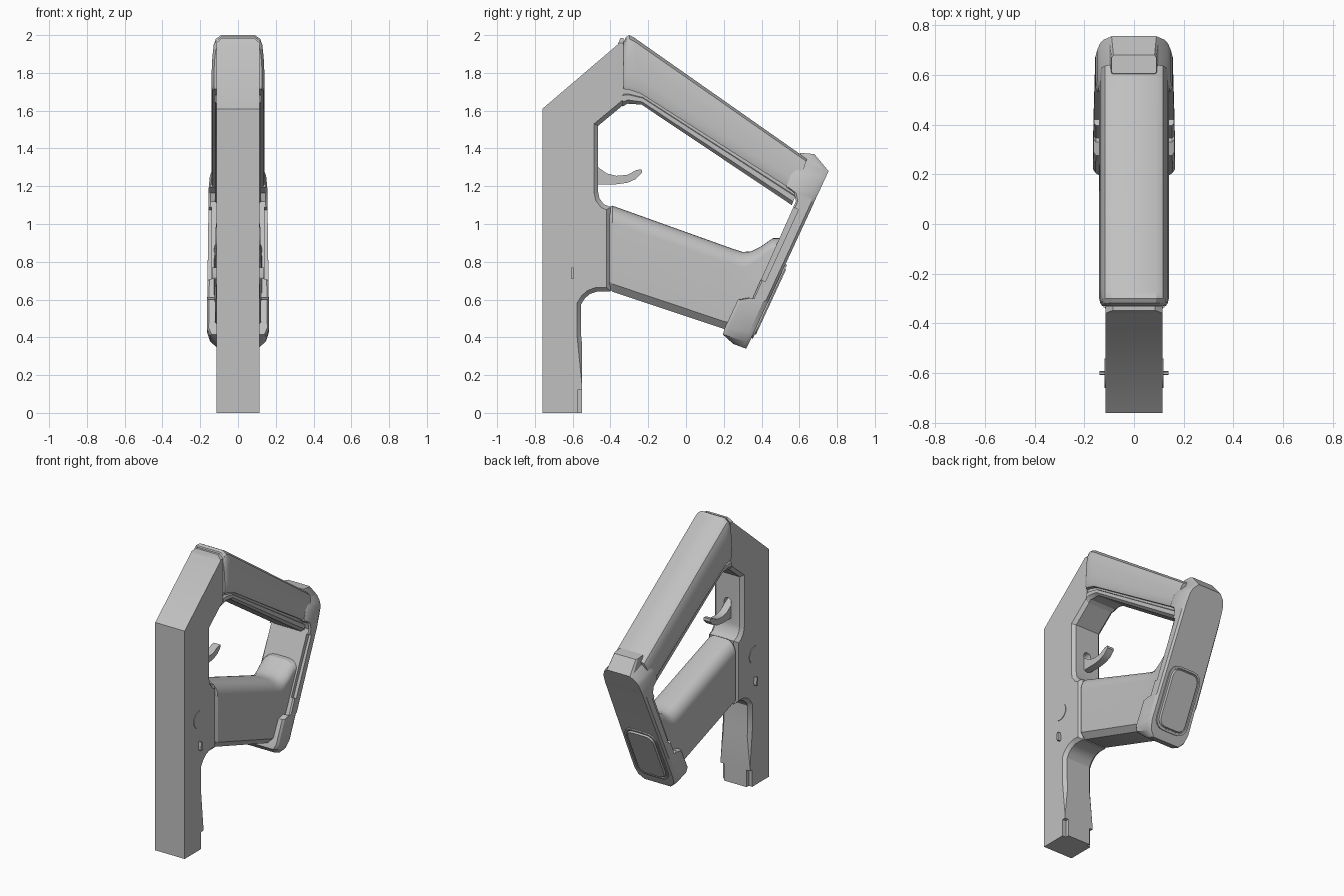
import bpy, bmesh, math
from mathutils import Vector

if "Cube" in bpy.data.objects:
    bpy.data.objects.remove(bpy.data.objects["Cube"])

grey = bpy.data.materials.new("grey")
grey.diffuse_color = (0.53, 0.53, 0.53, 1)
grey.use_nodes = True
grey.node_tree.nodes["Principled BSDF"].inputs["Base Color"].default_value = grey.diffuse_color


def finish(name, bm, smooth=True):
    bmesh.ops.recalc_face_normals(bm, faces=bm.faces)
    me = bpy.data.meshes.new(name)
    bm.to_mesh(me)
    bm.free()
    ob = bpy.data.objects.new(name, me)
    bpy.context.collection.objects.link(ob)
    me.materials.append(grey)
    if smooth:
        bpy.ops.object.select_all(action='DESELECT')
        ob.select_set(True)
        bpy.context.view_layer.objects.active = ob
        bpy.ops.object.shade_smooth_by_angle(angle=math.radians(28))
    return ob


def prism(name, outline, half, chamfer=0, keep=lambda v: False, smooth=True):
    """Side outline (y, z) extruded across x; edges with both ends in keep get a chamfer."""
    bm = bmesh.new()
    face = bm.faces.new([bm.verts.new((-half, y, z)) for y, z in outline])
    ext = bmesh.ops.extrude_face_region(bm, geom=[face])
    for v in ext["geom"]:
        if isinstance(v, bmesh.types.BMVert):
            v.co.x = half
    if chamfer:
        edges = [e for e in bm.edges if all(keep(v.co) for v in e.verts)
                 and abs(e.verts[0].co.x - e.verts[1].co.x) < 1e-5]
        bmesh.ops.bevel(bm, geom=edges, offset=chamfer, segments=1, affect='EDGES')
    return finish(name, bm, smooth)


def loft(name, half_section, stations):
    """Mirrored section (x, t) swept over stations (low yz, high yz, half width)."""
    section = half_section + [(-x, t) for x, t in reversed(half_section)]
    bm = bmesh.new()
    rings = []
    for lo, hi, w in stations:
        lo, hi = Vector((0, *lo)), Vector((0, *hi))
        rings.append([bm.verts.new(lo.lerp(hi, t) + Vector((x * w, 0, 0))) for x, t in section])
    n = len(section)
    for a, b in zip(rings, rings[1:]):
        for i in range(n):
            bm.faces.new((a[i], a[(i + 1) % n], b[(i + 1) % n], b[i]))
    bm.faces.new(rings[0])
    bm.faces.new(rings[-1])
    return finish(name, bm)


def cut(target, cutter):
    cutter.hide_render = True
    cutter.hide_set(True)
    mod = target.modifiers.new("cut", 'BOOLEAN')
    mod.object = cutter
    mod.solver = 'EXACT'


def box(name, x, y, z):
    bm = bmesh.new()
    bmesh.ops.create_cube(bm, size=1)
    for v in bm.verts:
        v.co = [r[0] if c < 0 else r[1] for c, r in zip(v.co, (x, y, z))]
    return finish(name, bm, False)


# Main body: long leg, slanted top, inner edges chamfered
body = prism("body", [
    (-.76, 0), (-.55, 0), (-.55, .36), (-.555, .41), (-.555, .575), (-.535, .607), (-.508, .63),
    (-.47, .643), (-.40, .643), (-.40, 1.09), (-.435, 1.105), (-.458, 1.135), (-.465, 1.17),
    (-.465, 1.52), (-.33, 1.632), (-.33, 1.985), (-.347, 1.985), (-.362, 1.95), (-.76, 1.61)],
    .115, .022, lambda v: v.y > -.58 and (.35 < v.z < .7 or 1.08 < v.z < 1.64))
for s in (-1, 1):
    cut(body, box("leg_notch_cutter", sorted((s * .088, s * .2)), (-.575, -.5), (-.1, .12)))
    # trims the upper corners of the body
    corner = box("top_corner_cutter", (-.05, .05), (-.5, -.2), (-.05, .05))
    corner.rotation_euler.y = s * math.radians(40)
    corner.location = (s * .134, 0, 2.008)
    cut(body, corner)

# Slot the trigger comes out of
slot = [(.028 * math.cos(a), 1.275 + (.045 if math.sin(a) > 0 else -.045) + .028 * math.sin(a))
        for a in [math.pi * (i + .5) / 8 for i in range(16)]]
bm = bmesh.new()
f = bm.faces.new([bm.verts.new((x, -.53, z)) for x, z in slot])
for v in bmesh.ops.extrude_face_region(bm, geom=[f])["geom"]:
    if isinstance(v, bmesh.types.BMVert):
        v.co.y = -.42
cut(body, finish("trigger_slot_cutter", bm, False))

# Curved trigger
prism("trigger", [(-.52, 1.33), (-.465, 1.30), (-.42, 1.268), (-.37, 1.255), (-.31, 1.26), (-.265, 1.285),
                  (-.235, 1.29), (-.232, 1.272), (-.265, 1.238), (-.31, 1.218), (-.37, 1.21), (-.52, 1.21)], .026)

# Upper handle with rounded shoulders
loft("upper_handle", [(.96, 0), (1, .06), (1, .3), (.97, .6), (.92, .82), (.84, .93), (.64, 1)], [
    ((-.33, 1.715), (-.33, 1.965), .128), ((-.318, 1.712), (-.318, 1.99), .136),
    ((-.30, 1.71), (-.30, 2.0), .14), ((-.24, 1.69), (-.272, 1.985), .14),
    ((.585, 1.165), (.64, 1.345), .14)])

# Grooved rail below the upper handle
loft("handle_rail", [(.82, 0), (1, .25), (1, .6), (.88, .66), (.88, 1.1)], [
    ((-.335, 1.622), (-.335, 1.72), .122), ((-.31, 1.637), (-.30, 1.715), .122),
    ((-.235, 1.632), (-.225, 1.69), .122), ((.56, 1.10), (.59, 1.175), .122)])

# Lower grip, rounded on top and chamfered underneath
round_top = [(1 - .65 * (1 - math.cos(a)), .8 + .2 * math.sin(a))
             for a in [math.pi / 2 * i / 6 for i in range(7)]]
loft("grip", [(.72, 0), (1, .09)] + round_top, [
    ((-.405, .655), (-.405, 1.09), .105), ((-.39, .642), (-.39, 1.097), .115),
    ((.20, .445), (.25, .868), .122), ((.25, .44), (.30, .852), .123),
    ((.28, .47), (.345, .855), .124), ((.32, .53), (.395, .88), .125),
    ((.36, .60), (.46, .925), .126), ((.42, .70), (.52, .925), .126)])

# End plate joining handle and grip, with clipped corners at both ends
plate = loft("end_plate", [(.94, 0), (1, .1), (1, .84), (.92, 1)], [
    ((.605, 1.377), (.68, 1.37), .09), ((.585, 1.335), (.755, 1.28), .098),
    ((.57, 1.295), (.74, 1.247), .135), ((.555, 1.26), (.725, 1.215), .149),
    ((.53, 1.195), (.70, 1.16), .155), ((.572, 1.165), (.69, 1.14), .156),
    ((.582, 1.12), (.678, 1.113), .156),
    ((.345, .59), (.44, .60), .163), ((.33, .61), (.437, .593), .163),
    ((.275, .60), (.432, .583), .163), ((.205, .45), (.36, .427), .165),
    ((.195, .415), (.335, .372), .148), ((.25, .365), (.318, .34), .11)])
for s in (-1, 1):
    groove = prism("plate_groove_cutter", [(.385, .71), (.42, .695), (.595, 1.075), (.56, 1.095)],
                   .03, smooth=False)
    groove.location.x = s * .169
    cut(plate, groove)

# Release pad on the back of the end plate
origin, along, out = Vector((0, .437, .592)), Vector((0, .42, .907)), Vector((0, .907, -.42))
bm = bmesh.new()


def pad_ring(w, h, r, d):
    ring = []
    for k, (sx, sz) in enumerate(((1, 1), (-1, 1), (-1, -1), (1, -1))):
        for i in range(5):
            a = math.pi / 2 * (k + i / 4)
            x, u = sx * (w - r) + r * math.cos(a), sz * (h - r) + r * math.sin(a)
            ring.append(bm.verts.new(origin + Vector((x, 0, 0)) + along * u + out * d))
    return ring


rings = [pad_ring(.126, .215, .07, -.03), pad_ring(.126, .215, .07, .008), pad_ring(.113, .202, .06, .008),
         pad_ring(.111, .20, .058, .002), pad_ring(.106, .195, .055, .002), pad_ring(.10, .19, .05, .014)]
for a, b in zip(rings, rings[1:]):
    for i in range(20):
        bm.faces.new((a[i], a[(i + 1) % 20], b[(i + 1) % 20], b[i]))
bm.faces.new(rings[0])
bm.faces.new(rings[-1])
finish("release_pad", bm)

# Round side cap and small cross pin
prism("side_cap", [(-.60 + .06 * math.cos(a), .925 + .06 * math.sin(a))
                   for a in [math.tau * i / 32 for i in range(32)]], .119)
prism("cross_pin", [(-.605, .71), (-.595, .71), (-.592, .72), (-.592, .74), (-.595, .77),
                    (-.605, .77), (-.608, .74), (-.608, .72)], .138, smooth=False)
